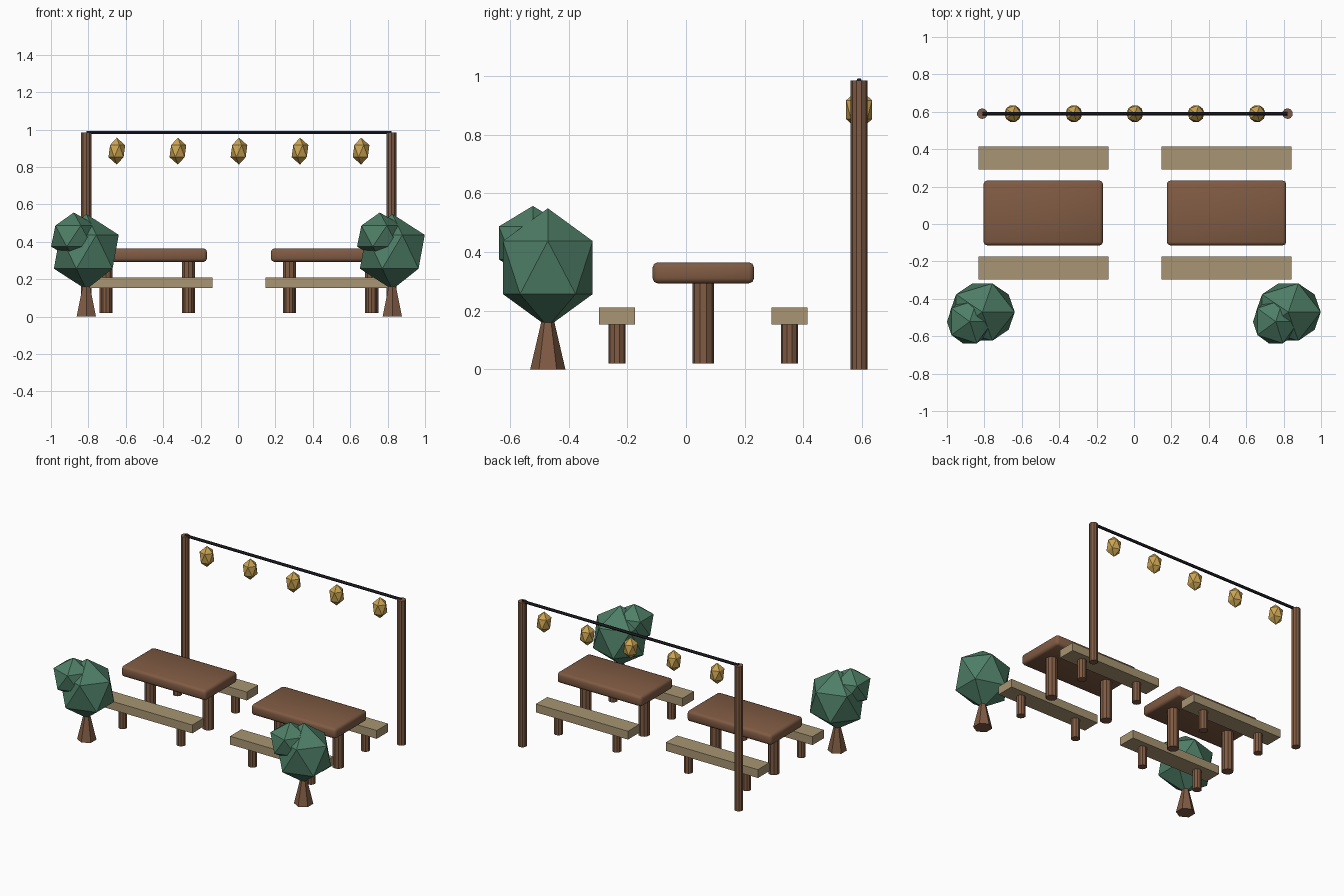
import bpy, bmesh, math
from mathutils import Matrix, Vector

if "Cube" in bpy.data.objects:
    bpy.data.objects.remove(bpy.data.objects["Cube"])


def material(name, rgb):
    def lin(c):
        c /= 255
        return c / 12.92 if c <= 0.04045 else ((c + 0.055) / 1.055) ** 2.4
    m = bpy.data.materials.new(name)
    m.diffuse_color = (*[lin(c) for c in rgb], 1)
    m.use_nodes = True
    m.node_tree.nodes["Principled BSDF"].inputs["Base Color"].default_value = m.diffuse_color
    return m


WOOD = material("brown wood", (128, 91, 67))
PALE = material("pale bench wood", (168, 149, 115))
LEAF = material("leaf green", (78, 126, 102))
GOLD = material("lantern gold", (203, 164, 82))
DARK = material("dark cable", (36, 33, 40))


def finish(name, bm, mat):
    mesh = bpy.data.meshes.new(name)
    bm.to_mesh(mesh)
    bm.free()
    mesh.materials.append(mat)
    ob = bpy.data.objects.new(name, mesh)
    bpy.context.collection.objects.link(ob)
    return ob


def box(name, centre, size, mat):
    bm = bmesh.new()
    bmesh.ops.create_cube(bm, size=1, matrix=Matrix.LocRotScale(Vector(centre), None, Vector(size)))
    return finish(name, bm, mat)


def post(name, x, y, z0, z1, r0, r1, sides, mat):
    bm = bmesh.new()
    bmesh.ops.create_cone(bm, cap_ends=True, segments=sides, radius1=r0, radius2=r1, depth=z1 - z0,
                          matrix=Matrix.Translation((x, y, (z0 + z1) / 2)))
    return finish(name, bm, mat)


def blob(name, centre, radii, mat):
    bm = bmesh.new()
    bmesh.ops.create_icosphere(bm, subdivisions=1, radius=1,
                               matrix=Matrix.LocRotScale(Vector(centre), None, Vector(radii)))
    return finish(name, bm, mat)


MID = 0.005   # symmetry line of the set
TABLE_Y = 0.059

for side, s in (("left", -1), ("right", 1)):
    x = MID + s * 0.49

    # table: rounded slab on two legs
    top = box(f"{side}_table_top", (x, TABLE_Y, 0.329), (0.638, 0.346, 0.072), WOOD)
    bev = top.modifiers.new("rounded edges", 'BEVEL')
    bev.width = 0.018
    bev.segments = 2
    top.data.shade_smooth()
    for i, dx in enumerate((-0.22, 0.22)):
        post(f"{side}_table_leg_{i + 1}", x + dx, TABLE_Y, 0.02, 0.31, 0.037, 0.037, 10, WOOD)

    # benches in front of and behind the table
    for place, dy in (("front", -0.294), ("back", 0.294)):
        y = TABLE_Y + dy
        box(f"{side}_{place}_bench_seat", (x, y, 0.182), (0.695, 0.123, 0.057), PALE)
        for i, dx in enumerate((-0.22, 0.22)):
            post(f"{side}_{place}_bench_leg_{i + 1}", x + dx, y, 0.02, 0.165, 0.029, 0.029, 10, WOOD)

    # lantern pole
    post(f"{side}_pole", MID + s * 0.816, 0.59, 0, 0.985, 0.0285, 0.0285, 10, WOOD)

    # small tree: tapered trunk and two clumps
    tx, ty = MID + 0.002 + s * 0.818, -0.471
    post(f"{side}_tree_trunk", tx, ty, 0, 0.18, 0.06, 0.018, 6, WOOD)
    blob(f"{side}_tree_crown", (tx, ty, 0.347), (0.194, 0.18, 0.202), LEAF)
    blob(f"{side}_tree_side_clump", (tx - 0.067, ty - 0.051, 0.431), (0.136, 0.136, 0.126), LEAF)

# cable between the poles
bm = bmesh.new()
bmesh.ops.create_cone(bm, cap_ends=True, segments=6, radius1=0.0095, radius2=0.0095, depth=1.63,
                      matrix=Matrix.Translation((MID, 0.59, 0.984)) @ Matrix.Rotation(math.pi / 2, 4, 'Y'))
finish("cable", bm, DARK)

# hanging lanterns
for i in range(5):
    blob(f"lantern_{i + 1}", (MID + (i - 2) * 0.3265, 0.59, 0.885), (0.05, 0.052, 0.072), GOLD)
